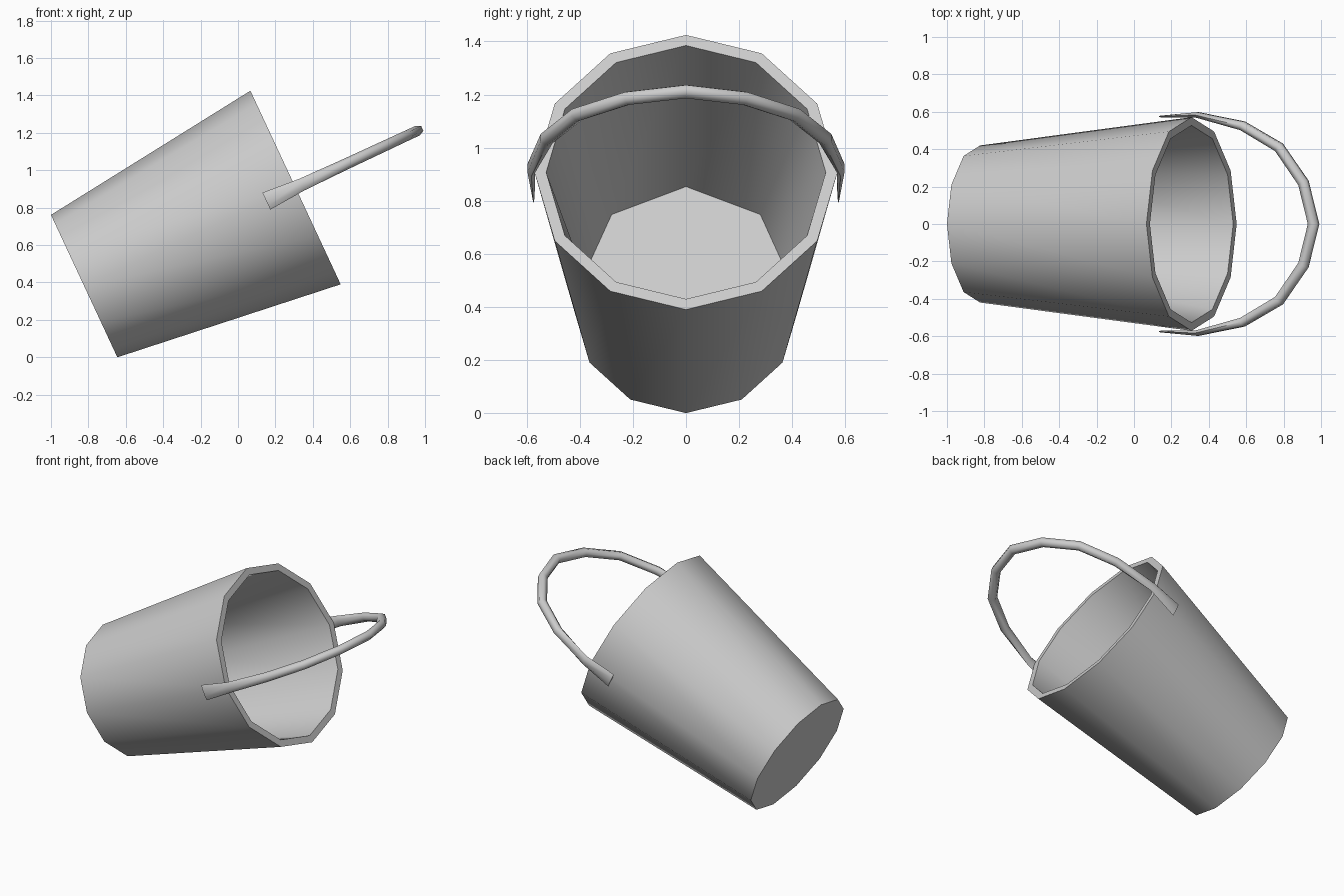
import bpy, bmesh, math
from mathutils import Vector

if "Cube" in bpy.data.objects:
    bpy.data.objects.remove(bpy.data.objects["Cube"])

SIDES = 12
BASE = (-0.8225, 0, 0.38)          # centre of the bucket's bottom
TILT = math.radians(65)            # the whole bucket leans toward +x

metal = bpy.data.materials.new("grey_metal")
metal.diffuse_color = (0.604, 0.604, 0.604, 1)
metal.use_nodes = True
metal.node_tree.nodes["Principled BSDF"].inputs["Base Color"].default_value = metal.diffuse_color


def skin(bm, a, b):
    """Quads between two closed rings of vertices."""
    n = len(a)
    for i in range(n):
        j = (i + 1) % n
        bm.faces.new((a[i], a[j], b[j], b[i]))


def finish(bm, name, angle):
    bmesh.ops.remove_doubles(bm, verts=bm.verts, dist=1e-4)
    bmesh.ops.recalc_face_normals(bm, faces=bm.faces)
    mesh = bpy.data.meshes.new(name)
    bm.to_mesh(mesh)
    bm.free()
    mesh.materials.append(metal)
    ob = bpy.data.objects.new(name, mesh)
    bpy.context.collection.objects.link(ob)
    ob.location = BASE
    ob.rotation_euler = (0, TILT, 0)
    bpy.ops.object.select_all(action='DESELECT')
    ob.select_set(True)
    bpy.context.view_layer.objects.active = ob
    bpy.ops.object.shade_smooth_by_angle(angle=math.radians(angle))
    return ob


# Bucket: outer wall, flat rim, inner wall narrowing to an octagonal floor
bm = bmesh.new()
round_angles = [i * 30 for i in range(SIDES)]
floor_angles = [a if a % 90 == 0 else a // 90 * 90 + 45 for a in round_angles]
profile = [(0.42, 0.0, round_angles), (0.571, 1.247, round_angles),
           (0.527, 1.247, round_angles), (0.396, 0.27, floor_angles)]
rings = [[bm.verts.new((r * math.cos(math.radians(a)), r * math.sin(math.radians(a)), z))
          for a in angles] for r, z, angles in profile]
for lower, upper in zip(rings, rings[1:]):
    skin(bm, lower, upper)
bm.faces.new(rings[0])             # underside
bmesh.ops.remove_doubles(bm, verts=bm.verts, dist=1e-4)
floor = [v for v in bm.verts if abs(v.co.z - 0.27) < 1e-4]
floor.sort(key=lambda v: math.atan2(v.co.y, v.co.x))
bm.faces.new(floor)                # inside floor
finish(bm, "bucket", 50)

# Handle: (y, height, radial half thickness, half width), flattened at the ends
half = [(0.575, 1.075, 0.005, 0.05), (0.583, 1.283, 0.017, 0.034),
        (0.525, 1.548, 0.028, 0.030), (0.41, 1.763, 0.030, 0.029),
        (0.22, 1.907, 0.031, 0.028)]
path = half + [(0, 1.967, 0.032, 0.028)] + [(-y, *rest) for y, *rest in reversed(half)]
bm = bmesh.new()
rings = []
for i, (y, z, thick, wide) in enumerate(path):
    before, after = path[max(i - 1, 0)], path[min(i + 1, len(path) - 1)]
    along = Vector((0, after[0] - before[0], after[1] - before[1])).normalized()
    out = Vector((0, along.z, -along.y))
    ring = []
    for k in range(6):
        a = math.radians(60 * k + 30)
        offset = out * thick * math.cos(a) + Vector((wide * math.sin(a), 0, 0))
        ring.append(bm.verts.new(Vector((0, y, z)) + offset))
    rings.append(ring)
for first, second in zip(rings, rings[1:]):
    skin(bm, first, second)
bm.faces.new(rings[0])
bm.faces.new(rings[-1])
finish(bm, "handle", 70)
